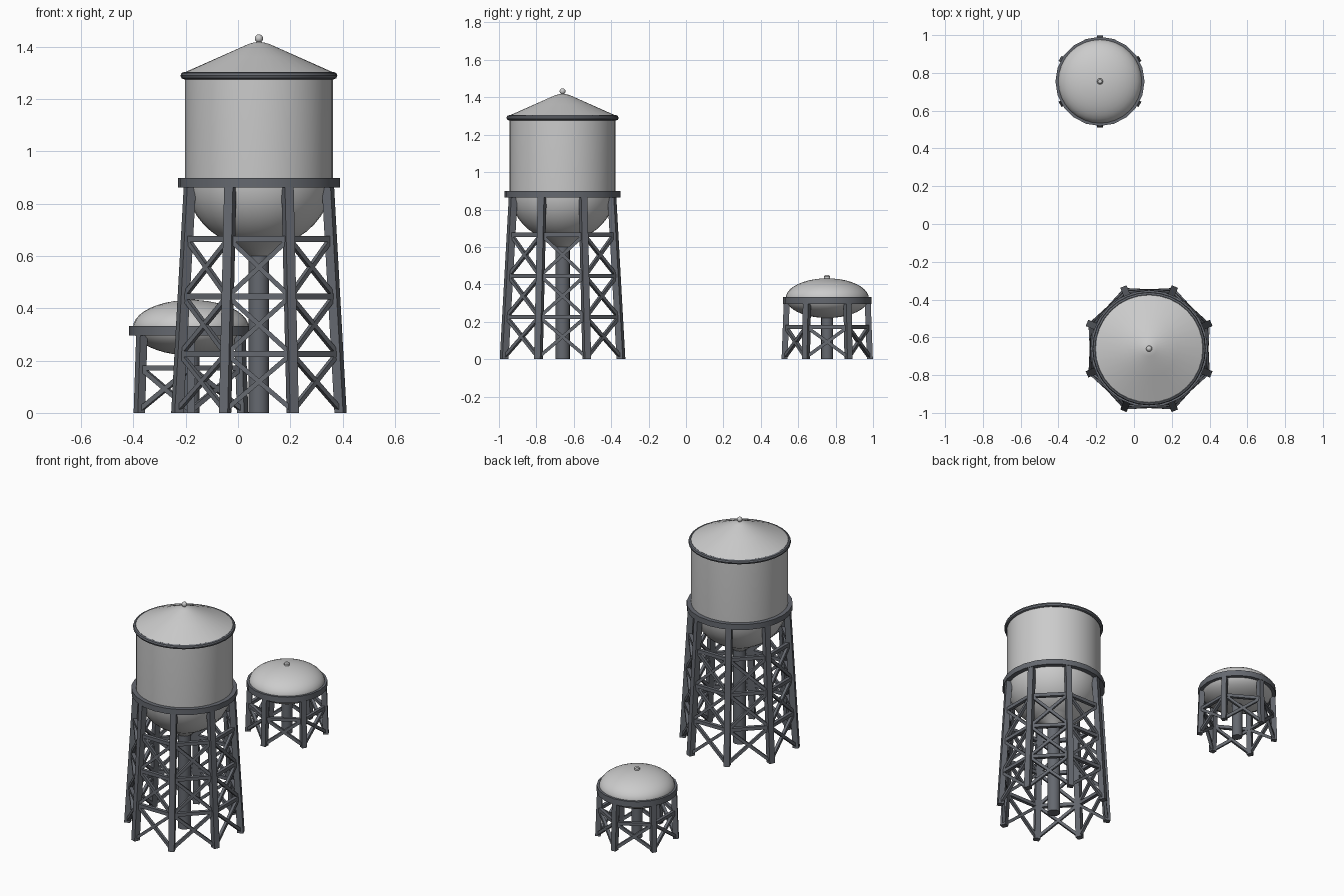
import bpy, bmesh
from math import sin, cos, pi, radians, sqrt
from mathutils import Vector, Matrix

if "Cube" in bpy.data.objects:
    bpy.data.objects.remove(bpy.data.objects["Cube"])

steel = bpy.data.materials.new("dark_steel")
steel.diffuse_color = (0.13, 0.14, 0.16, 1)
steel.use_nodes = True
steel.node_tree.nodes["Principled BSDF"].inputs["Base Color"].default_value = steel.diffuse_color


def finish(name, bm, loc, mat=None, smooth=True):
    bmesh.ops.recalc_face_normals(bm, faces=bm.faces)
    me = bpy.data.meshes.new(name)
    bm.to_mesh(me)
    bm.free()
    ob = bpy.data.objects.new(name, me)
    ob.location = loc
    bpy.context.collection.objects.link(ob)
    if mat:
        me.materials.append(mat)
    if smooth:
        bpy.context.view_layer.objects.active = ob
        ob.select_set(True)
        bpy.ops.object.shade_smooth_by_angle(angle=radians(35))
        ob.select_set(False)
    return ob


def lathe(name, profile, loc, segs=24, mat=None, closed=False):
    """Revolve (radius, z) points around the tank axis."""
    bm = bmesh.new()
    vs = [bm.verts.new((r, 0, z)) for r, z in profile]
    pairs = list(zip(vs, vs[1:])) + ([(vs[-1], vs[0])] if closed else [])
    es = [bm.edges.new(p) for p in pairs]
    bmesh.ops.spin(bm, geom=vs + es, cent=(0, 0, 0), axis=(0, 0, 1),
                   angle=2 * pi, steps=segs, use_merge=False)
    bmesh.ops.remove_doubles(bm, verts=bm.verts, dist=1e-5)
    return finish(name, bm, loc, mat)


def beam(bm, a, b, w, side):
    """Square bar from a to b, with one cross axis close to 'side'."""
    z = (b - a).normalized()
    y = z.cross(side).normalized()
    x = y.cross(z)
    m = Matrix((x, y, z)).transposed().to_4x4()
    m.translation = (a + b) / 2
    bmesh.ops.create_cube(bm, size=1, matrix=m @ Matrix.Diagonal((w, w, (b - a).length, 1)))


def frame(prefix, loc, n, start, r0, r1, top, levels, leg, bar, diag):
    """Splayed legs, horizontal girts and X bracing."""
    def pt(i, z):
        a = start + 2 * pi * i / n
        r = r0 + (r1 - r0) * z / top
        return Vector((r * cos(a), r * sin(a), z))
    legs, girts, braces = bmesh.new(), bmesh.new(), bmesh.new()
    for i in range(n):
        p = pt(i, 0)
        beam(legs, p, pt(i, top), leg, Vector((p.x, p.y, 0)).normalized())
        out = pt(i, 0) + pt(i + 1, 0)
        lo = 0.01
        for z in levels:
            beam(girts, pt(i, z), pt(i + 1, z), bar, out)
            beam(braces, pt(i, lo), pt(i + 1, z), diag, out)
            beam(braces, pt(i + 1, lo), pt(i, z), diag, out)
            lo = z
    for v in legs.verts:
        if v.co.z < 0.02:
            v.co.z = 0
    for part, bm in (("legs", legs), ("girts", girts), ("cross_braces", braces)):
        finish(prefix + "_" + part, bm, loc, steel, False)


def arc(rx, rz, zc, a0, a1, n):
    return [(max(0, rx * cos(radians(a0 + (a1 - a0) * i / n))),
             zc + rz * sin(radians(a0 + (a1 - a0) * i / n))) for i in range(n + 1)]


# Large tower
big = (0.08, -0.66, 0)
frame("large_tower", big, 8, pi / 8, 0.338, 0.285, 0.88, (0.225, 0.445, 0.665),
      0.036, 0.022, 0.018)
lathe("large_support_ring", [(0.27, 0.863), (0.31, 0.863), (0.31, 0.898), (0.27, 0.898)],
      big, 24, steel, True)
lathe("large_tank", [(0, 0.6), (0.038, 0.6), (0.107, 0.65)]
      + arc(0.283, 0.27, 0.9, -66, 0, 8) + [(0.283, 1.29)], big, 32)
lathe("large_roof", [(0, 1.29), (0.29, 1.29), (0.29, 1.3), (0.15, 1.362), (0.04, 1.411),
                     (0.018, 1.417), (0, 1.419)], big, 32)
lathe("large_roof_rim", [(0.287 + 0.013 * cos(k * pi / 4), 1.29 + 0.014 * sin(k * pi / 4))
                         for k in range(8)], big, 32, steel, True)
lathe("large_finial", arc(0.016, 0.016, 1.432, -90, 90, 8), big, 12)
lathe("large_riser_pipe", [(0, 0), (0.039, 0), (0.039, 0.61), (0, 0.61)], big, 16, steel)

# Small tower
small = (-0.18, 0.755, 0)
frame("small_tower", small, 6, pi / 2, 0.228, 0.216, 0.32, (0.172,), 0.032, 0.02, 0.018)
lathe("small_support_ring", [(0.205, 0.296), (0.236, 0.296), (0.236, 0.333), (0.205, 0.333)],
      small, 20, steel, True)
lathe("small_tank", arc(0.222, 0.106, 0.326, -90, 90, 20), small, 32)
lathe("small_hatch", [(0, 0.42), (0.016, 0.42), (0.016, 0.443), (0.01, 0.449), (0, 0.449)],
      small, 12)
lathe("small_riser_pipe", [(0, 0), (0.032, 0), (0.032, 0.235), (0, 0.235)], small, 16, steel)
